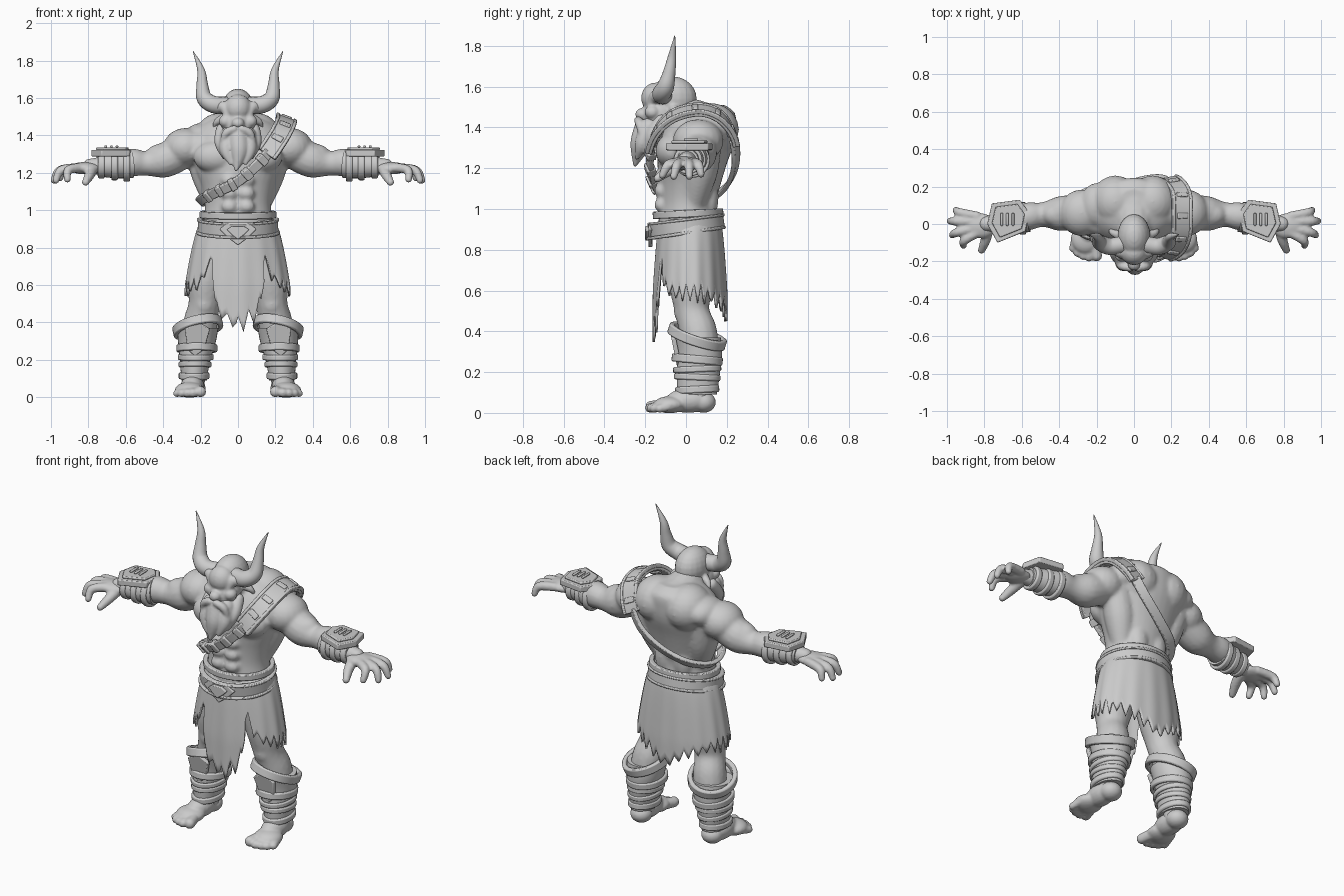
import bpy, bmesh, math, random
from mathutils import Vector, Matrix

random.seed(4)
if bpy.data.objects.get("Cube"):
    bpy.data.objects.remove(bpy.data.objects["Cube"])
mat = bpy.data.materials.new("plain_grey")
mat.use_nodes = True
mat.diffuse_color = (0.6, 0.6, 0.6, 1)
mat.node_tree.nodes["Principled BSDF"].inputs["Base Color"].default_value = mat.diffuse_color

def finish(name, bm, bevel=0, voxel=0, soft=4, solid=0):
    bmesh.ops.recalc_face_normals(bm, faces=bm.faces)
    me = bpy.data.meshes.new(name)
    bm.to_mesh(me)
    me.materials.append(mat)
    me.shade_smooth()
    ob = bpy.data.objects.new(name, me)
    bpy.context.scene.collection.objects.link(ob)
    if voxel:
        m = ob.modifiers.new("Merge", 'REMESH')
        m.mode, m.voxel_size, m.use_smooth_shade = 'VOXEL', voxel, True
        ob.modifiers.new("Soften", 'SMOOTH').iterations = soft
    else:
        me.set_sharp_from_angle(angle=math.radians(40))
    if solid:
        ob.modifiers.new("Thickness", 'SOLIDIFY').thickness = solid
    if bevel:
        m = ob.modifiers.new("Bevel", 'BEVEL')
        m.width, m.segments = bevel, 2

def mirror(bm):
    new = bmesh.ops.duplicate(bm, geom=bm.verts[:] + bm.edges[:] + bm.faces[:])["geom"]
    bmesh.ops.scale(bm, vec=(-1, 1, 1), verts=[v for v in new if isinstance(v, bmesh.types.BMVert)])

def spline(pts, steps=5, closed=False):
    p, n, out = [Vector(q) for q in pts], len(pts), []
    get = (lambda i: p[i % n]) if closed else (lambda i: p[max(0, min(n - 1, i))])
    for i in range(n if closed else n - 1):
        a, b, c, d = (get(i + k) for k in (-1, 0, 1, 2))
        for t in (k / steps for k in range(steps)):
            out.append((b * 2 + (c - a) * t + (a * 2 - b * 5 + c * 4 - d) * t * t + (b * 3 - a - c * 3 + d) * t ** 3) / 2)
    return out if closed else out + [p[-1]]

def skin(bm, rings, loop=False):
    rows = [[bm.verts.new(v) for v in r] for r in rings]
    for r, q in zip(rows, rows[1:] + (rows[:1] if loop else [])):
        for i in range(len(r)):
            bm.faces.new((r[i - 1], r[i], q[i], q[i - 1]))
    for end in () if loop else (rows[0], rows[-1]):
        bm.faces.new(end)

def ball(bm, c, r):
    bmesh.ops.create_uvsphere(bm, u_segments=20, v_segments=12, radius=1,
                              matrix=Matrix.Translation(c) @ Matrix.Diagonal((*r, 1)))

def circle(c, u, v, n):
    angles = (k * math.tau / n for k in range(n))
    return [Vector(c) + Vector(u) * math.cos(a) + Vector(v) * math.sin(a) for a in angles]

def limb(bm, pts, n=16, caps=True):
    s = spline(pts)
    ps = [v.to_3d() for v in s]
    ref = min(Matrix.Identity(3), key=lambda e: abs(e.dot(ps[-1] - ps[0])))
    rings = []
    for i, p in enumerate(ps):
        t = (ps[min(i + 1, len(ps) - 1)] - ps[max(i - 1, 0)]).normalized()
        u = t.cross(ref).normalized()
        rings.append(circle(p, u * s[i][3], t.cross(u) * s[i][3], n))
    skin(bm, rings)
    for v in (s[0], s[-1]) if caps else ():
        ball(bm, v[:3], (v[3],) * 3)

def loft(bm, rows):
    skin(bm, [circle((0, y, z), (a, 0, 0), (0, b, 0), 36) for y, z, a, b in spline(rows)])

def ribbon(bm, pts, centre, w, t, closed=False, shift=0, lift=0):
    rings, n = [], len(pts)
    for i, p in enumerate(pts):
        a, b = (pts[i - 1], pts[(i + 1) % n]) if closed else (pts[max(i - 1, 0)], pts[min(i + 1, n - 1)])
        d = (b - a).normalized()
        out = p - Vector(centre)
        out = (out - d * out.dot(d)).normalized()
        rings.append([p + d.cross(out) * (shift + x * w / 2) + out * (lift + y * t / 2)
                      for x, y in ((-1, -1), (1, -1), (1, 1), (-1, 1))])
    skin(bm, rings, closed)

def plate(bm, outline, thick, matrix):
    skin(bm, [[matrix @ Vector((x, y, z)) for x, y in outline] for z in (0, thick)])

def organic(name, voxel, soft, balls, limbs, mid_balls=(), mid_limbs=(), core=()):
    # Paired pieces are mirrored, then joined with the central pieces
    bm = bmesh.new()
    for group, make in ((balls, lambda b: ball(bm, *b)), (limbs, lambda p: limb(bm, p))):
        for piece in group:
            make(piece)
    mirror(bm)
    for b in mid_balls:
        ball(bm, *b)
    for p in mid_limbs:
        limb(bm, p)
    if core:
        loft(bm, core)
    finish(name, bm, voxel=voxel, soft=soft)

FRONT, move = Matrix.Rotation(math.pi / 2, 4, 'X'), Matrix.Translation
# Muscular torso, arms and legs
organic("body", .01, 6, [
    ((.1, .12, 1.39), (.13, .14, .13)), ((.115, -.065, 1.285), (.125, .085, .088)), ((.28, .06, 1.335), (.12, .125, .105)),
    ((.2, .1, 1.385), (.09, .12, .08)), ((.06, .11, 1.06), (.06, .05, .12)), ((.41, .05, 1.295), (.085, .065, .06)),
    ((.18, -.025, .5), (.05, .035, .055))] + [((.045, -.118, z), (.045, .037, .038)) for z in (1.02, 1.09, 1.16)],
    [[(.14, .01, 1.33, .09), (.28, .05, 1.335, .095)], [(.2, .09, 1.32, .085), (.16, .07, 1.18, .085), (.12, .04, 1.04, .06)],
     [(.3, .065, 1.31, .092), (.4, .055, 1.265, .093), (.49, .05, 1.25, .066), (.57, .04, 1.255, .075),
      (.68, .015, 1.24, .057), (.79, 0, 1.235, .042)],
     [(.12, .02, .8, .115), (.165, .025, .62, .107), (.18, .03, .5, .085), (.2, .06, .4, .092),
      (.215, .07, .3, .087), (.23, .06, .15, .066), (.235, .06, .06, .055)]],
    mid_limbs=[[(0, .1, 1.4, .12), (0, 0, 1.45, .1), (0, -.09, 1.48, .08)]],
    core=[(.02, .75, .18, .14), (.01, .92, .185, .145), (.01, 1.03, .177, .137), (.02, 1.12, .195, .15), (.03, 1.22, .23, .17),
          (.05, 1.32, .25, .185), (.07, 1.4, .24, .175), (.09, 1.47, .18, .15), (.1, 1.51, .09, .09)])
# Hands with four fingers and a thumb
organic("hands", .008, 3, [((.82, -.01, 1.225), (.085, .068, .033))],
        [[(.84, y0, 1.228, .025), (.36 + x * .6, y0 * .4 + y * .6, 1.215, .024), (x, y, z, .018)] for y0, x, y, z in
         ((.042, .952, .074, 1.17), (.012, .984, .016, 1.16), (-.02, .973, -.06, 1.16), (-.048, .912, -.116, 1.165))]
        + [[(.78, -.03, 1.215, .03), (.795, -.09, 1.185, .027), (.815, -.14, 1.15, .02)]])
# Feet and toes
organic("feet", .008, 3, [((.235, .085, .052), (.062, .062, .052)), ((.243, .01, .06), (.064, .11, .06)),
                          ((.258, -.08, .04), (.08, .08, .042))],
        [[(x * .7 + .08, y + .08, .038, r), (x, y, r, r)] for x, y, r in
         ((.2, -.17, .03), (.24, -.177, .024), (.272, -.17, .023), (.302, -.155, .022), (.326, -.13, .021))])
# Single-eyed head with a domed brow
organic("head", .007, 4, [((.065, -.165, 1.475), (.038, .038, .034))],
        [[(.08, -.06, 1.49, .025), (.115, -.045, 1.47, .018), (.13, -.03, 1.44, .008)],
         [(.11, -.12, 1.55, .034), (.075, -.15, 1.55, .032), (.06, -.175, 1.51, .016)]],
        [((0, -.065, 1.54), (.088, .118, .11)), ((0, -.125, 1.46), (.092, .09, .1)),
         ((0, -.15, 1.545), (.073, .07, .075)), ((0, -.215, 1.465), (.034, .034, .03))],
        [[(-.04, -.205, 1.405, .014), (0, -.225, 1.41, .016), (.04, -.205, 1.405, .014)]])
# Beard of tapering locks and moustache
organic("beard", .007, 4, [], [[(.05, -.18, 1.4, .047), (.062, -.215, 1.32, .037), (.04, -.24, 1.25, .01)],
                               [(.085, -.12, 1.43, .034), (.094, -.17, 1.36, .032), (.075, -.2, 1.28, .01)],
                               [(.02, -.235, 1.435, .02), (.065, -.225, 1.41, .022), (.088, -.215, 1.34, .009)]],
        [((0, -.16, 1.37), (.085, .07, .07))], [[(0, -.2, 1.39, .056), (.005, -.225, 1.31, .05), (-.01, -.25, 1.215, .01)]])

# Horns, bracers, hexagonal plates and shin guards
horns, bracers, bands, plates, wraps = (bmesh.new() for _ in range(5))
limb(horns, [(.06, -.11, 1.56, .047), (.13, -.12, 1.565, .046), (.18, -.1, 1.6, .042), (.191, -.082, 1.67, .031),
             (.198, -.068, 1.75, .02), (.24, -.055, 1.85, .002)], 18, False)
limb(bracers, [(.57, .035, 1.25, .079), (.66, .018, 1.242, .071), (.75, .005, 1.238, .056)], 24, False)
for x, y, r in ((.595, .03, .077), (.66, .018, .07), (.73, .01, .06)):
    ribbon(bands, circle((x, y, 1.24), (0, r, 0), (0, 0, r), 28), (x, y, 1.24), .035, .02, True)
hexagon = [(.56, .06), (.61, .13), (.76, .11), (.785, 0), (.73, -.1), (.58, -.04)]
for k, z, h in ((1, 1.288, .034), (.78, 1.322, .014)):
    plate(plates, [(.67 + (x - .67) * k, .025 + (y - .025) * k) for x, y in hexagon], h, move((0, 0, z)))
for x in (.64, .67, .7):
    plate(plates, [(x, -.01), (x + .014, -.01), (x + .014, .06), (x, .06)], .012, move((0, 0, 1.335)))
skin(wraps, [circle((x, y, z), (a, 0, 0), (0, b, 0), 32) for x, y, z, a, b in spline(
    [(.235, .055, .09, .068, .096), (.23, .06, .19, .08, .106), (.22, .067, .29, .1, .11), (.215, .055, .37, .11, .116)])])
for x, z, rx, ry, drop, tilt, w, t in (
        (.235, .115, .072, .098, 0, .005, .035, .02), (.23, .175, .08, .106, 0, -.005, .03, .016),
        (.226, .215, .088, .11, 0, .005, .03, .016), (.22, .262, .1, .115, 0, -.01, .04, .02),
        (.215, .375, .12, .128, -.025, -.04, .05, .026)):
    ribbon(bands, circle((x, .055, z), (rx, 0, drop), (0, ry, tilt), 40), (x, .055, z), w, t, True)
plate(plates, [(.15, .37), (.215, .41), (.285, .37), (.27, .26), (.23, .22), (.18, .26)], .022,
      move((0, -.036, .3)) @ Matrix.Rotation(.2, 4, 'X') @ move((0, 0, -.3)) @ FRONT)
for name, bm, bevel in (("horns", horns, 0), ("bracers", bracers, 0), ("limb_bands", bands, .007),
                        ("armour_plates", plates, .005), ("shin_wraps", wraps, 0)):
    mirror(bm)
    finish(name, bm, bevel)

# Ragged skirt
hem = [(0, .38), (20, .45), (26, .51), (32, .74), (36, .72), (48, .62), (70, .59), (110, .59), (150, .54), (180, .46)]
skirt, grid = bmesh.new(), []
teeth = [random.uniform(.04, .11) for _ in range(30)]
for c in range(180):
    deg = c * 2 - 180
    (a0, z0), (a1, z1) = next(pair for pair in zip(hem, hem[1:]) if abs(deg) <= pair[1][0])
    low = z0 + (z1 - z0) * (abs(deg) - a0) / (a1 - a0) + teeth[c // 6] * (abs(c % 6 - 3) / 3 - .5)
    a, col = math.radians(deg), []
    for z in (.95 + (low - .95) * r / 12 for r in range(13)):
        t = min(1, (.95 - z) / .36) ** .6
        ripple = 1 + .012 * t * math.sin(15 * a)
        col.append(skirt.verts.new(((.19 + .092 * t) * math.sin(a) * ripple, .02 - (.148 + .034 * t) * math.cos(a) * ripple, z)))
    grid.append(col)
for p, q in zip(grid, grid[1:] + grid[:1]):
    for r in range(12):
        skirt.faces.new((p[r], p[r + 1], q[r + 1], q[r]))
finish("skirt", skirt, solid=.012)

# Belt and buckle
belt, buckle = bmesh.new(), bmesh.new()
for c, rx, ry, tilt, w, t in (((0, 0, .917), .203, .174, .025, .062, .024), ((0, 0, .882), .209, .18, .027, .016, .03),
                              ((0, 0, .948), .206, .176, .022, .014, .028), ((0, .01, .977), .192, .16, .008, .036, .026)):
    ribbon(belt, circle(c, (rx, 0, 0), (0, ry, tilt), 64), c, w, t, True)
diamond = [(-.1, .9), (-.05, .935), (.05, .935), (.1, .9), (.05, .85), (0, .812), (-.05, .85)]
for k, y in ((1, -.165), (.6, -.18)):
    plate(buckle, [(x * k, .89 + (z - .89) * k) for x, z in diamond], .02, move((0, y, 0)) @ FRONT)

# Shoulder strap, pad, rims and studs
CHEST, SHOULDER = (0, .05, 1.25), (.15, .05, 1.2)
path = spline([(-.19, -.06, 1.06), (-.11, -.145, 1.1), (0, -.17, 1.155), (.13, -.175, 1.27), (.21, -.14, 1.38),
               (.25, -.06, 1.455), (.255, .06, 1.485), (.25, .16, 1.455), (.205, .225, 1.37), (.13, .245, 1.25),
               (.01, .222, 1.15), (-.12, .162, 1.08), (-.195, .05, 1.045)], 8, True)
strap, pad, studs = bmesh.new(), bmesh.new(), bmesh.new()
ribbon(strap, path[66:] + path[:28], CHEST, .055, .024)
ribbon(pad, path[26:68], SHOULDER, .11, .03)
for w in (-.048, .048):
    ribbon(pad, path[26:68], SHOULDER, .018, .022, shift=w, lift=.01)
for k in (3, 8, 13, 18, 23, 31, 38, 46, 54, 62):
    ribbon(studs, path[k:k + 3], CHEST if k < 26 else SHOULDER, .06, .046)
for name, bm in (("belt", belt), ("buckle", buckle), ("strap", strap), ("shoulder_pad", pad), ("strap_studs", studs)):
    finish(name, bm, .005)
